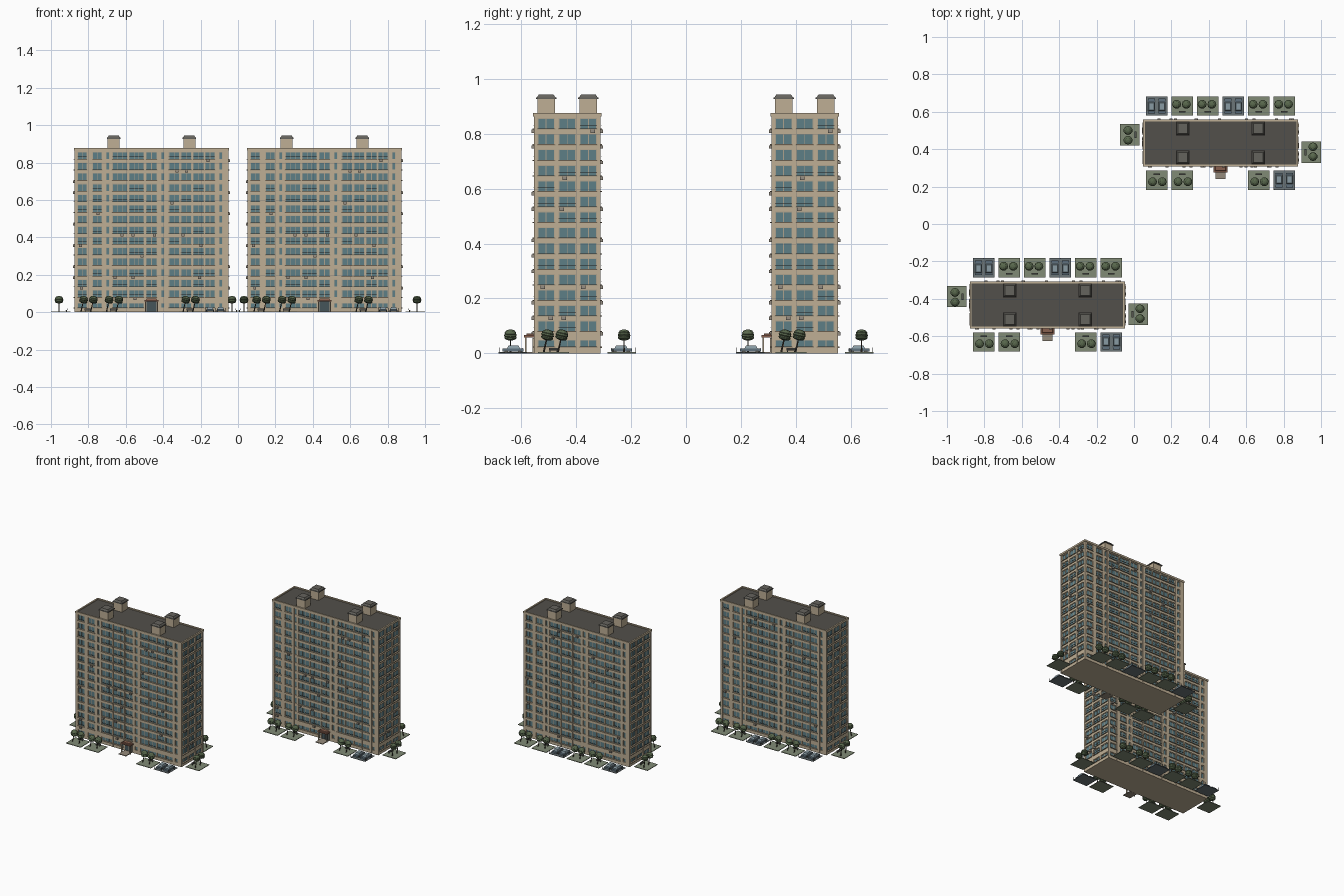
import bpy, bmesh, math, random
from mathutils import Matrix, Vector

if "Cube" in bpy.data.objects:
    bpy.data.objects.remove(bpy.data.objects["Cube"])

random.seed(4)
HX, HY, CORE = 0.412, 0.122, 0.008      # half width, half depth, window recess
FLOORS, STEP, Z0, WIN = 15, 0.0568, 0.043, 0.038

COLORS = {
    "walls": (0.52, 0.43, 0.30), "sills": (0.36, 0.29, 0.20), "window_glass": (0.11, 0.21, 0.24),
    "window_frames": (0.42, 0.36, 0.27), "balcony_rails": (0.12, 0.12, 0.11), "roof_deck": (0.085, 0.08, 0.07),
    "air_units": (0.30, 0.27, 0.23), "penthouse_caps": (0.13, 0.125, 0.11), "entrance_canopy": (0.25, 0.12, 0.08),
    "entrance_door": (0.06, 0.09, 0.10), "entrance_path": (0.30, 0.26, 0.20), "planter_beds": (0.22, 0.26, 0.18),
    "benches": (0.09, 0.09, 0.08), "tree_trunks": (0.06, 0.05, 0.035), "tree_crowns": (0.10, 0.14, 0.075),
    "parking_lots": (0.15, 0.18, 0.19), "car_bodies": (0.12, 0.17, 0.21), "car_cabins": (0.25, 0.33, 0.37),
}
parts = {k: bmesh.new() for k in COLORS}


def box(part, x0, x1, y0, y1, z0, z1, frame=Matrix(), taper=1.0):
    m = frame @ Matrix.Translation(((x0 + x1) / 2, (y0 + y1) / 2, (z0 + z1) / 2)) \
        @ Matrix.Diagonal((x1 - x0, y1 - y0, z1 - z0, 1))
    vs = bmesh.ops.create_cube(parts[part], size=1)["verts"]
    for v in vs:
        if v.co.z > 0:
            v.co.x *= taper
            v.co.y *= taper
        v.co = m @ v.co


def lathe(part, profile, sides, frame):
    bm = parts[part]
    rings = [[bm.verts.new(frame @ Vector((r * math.cos(2 * math.pi * i / sides),
                                           r * math.sin(2 * math.pi * i / sides), z)))
              for i in range(sides)] for r, z in profile]
    for a, b in zip(rings, rings[1:]):
        for i in range(sides):
            j = (i + 1) % sides
            bm.faces.new((a[i], a[j], b[j], b[i]))
    bm.faces.new(rings[0][::-1])
    bm.faces.new(rings[-1])


# one facade, drawn in a frame where -y points outward
def facade(angle, half, dist, bays, entrance=None):
    f = Matrix.Rotation(angle, 4, "Z")
    out, inn = -dist, -dist + CORE
    edges = [-half] + [e for b in bays for e in b[:2]] + [half]
    for a, b in zip(edges[::2], edges[1::2]):                   # piers
        box("walls", a, b, out, inn + .001, 0, .868, f)
    z_low = 0
    for i in range(FLOORS + 1):                                 # spandrels
        z_high = Z0 + i * STEP - WIN / 2 if i < FLOORS else .868
        box("walls", -half + .001, half - .001, out + .001, inn + .001, z_low, z_high, f)
        z_low = z_high + WIN
    for u0, u1, panes in bays:
        for i in range(FLOORS):
            z = Z0 + i * STEP
            lo, hi = z - WIN / 2, z + WIN / 2
            if entrance and i == 0 and u0 < entrance < u1:
                continue
            if i == 0:                                          # smaller ground windows
                box("walls", u0, u1, out + .001, inn + .001, z + .006, hi, f)
                hi = z + .006
            box("window_glass", u0, u1, inn - .001, inn + .001, lo, hi, f)
            w = .0016
            for k in range(panes + 1):                          # mullions
                u = u0 + w + (u1 - u0 - 2 * w) * k / panes
                box("window_frames", u - w, u + w, inn - .003, inn, lo, hi, f)
            box("window_frames", u0, u1, inn - .003, inn, hi - .003, hi, f)
            if panes > 1:
                box("sills", u0 - .003, u1 + .003, out - .004, out + .003, lo - .004, lo, f)
                rail = lo + .011
                if i and random.random() < .5:
                    box("balcony_rails", u0, u1, out - .003, out - .0015, rail, rail + .0015, f)
                if i and random.random() < .14:                 # wall-hung air units
                    u = random.uniform(u0 + .01, u1 - .01)
                    box("air_units", u - .008, u + .008, out - .009, out + .001, lo - .016, lo - .004, f)


front = [(-.395, -.345, 2), (-.315, -.265, 2), (-.243, -.225, 1), (-.210, -.128, 3), (-.120, -.040, 3),
         (-.030, .030, 2), (.050, .070, 1), (.092, .150, 2), (.156, .214, 2), (.222, .280, 2),
         (.286, .340, 2), (.360, .380, 1)]
side = [(c - .031, c + .031, 2) for c in (-.077, 0, .077)]
facade(0, HX, HY, front, .001)
facade(math.pi, HX, HY, front)
facade(math.pi / 2, HY, HX, side)
facade(-math.pi / 2, HY, HX, side)

# building core, roof and parapet
box("walls", -HX + CORE, HX - CORE, -HY + CORE, HY - CORE, 0, .862)
box("roof_deck", -HX + .006, HX - .006, -HY + .006, HY - .006, .862, .870)
for s in (-1, 1):
    y, x = s * HY, s * HX
    box("walls", -HX - .003, HX + .003, min(y - s * .007, y + s * .003), max(y - s * .007, y + s * .003), .864, .877)
    box("walls", min(x - s * .007, x + s * .003), max(x - s * .007, x + s * .003), -HY, HY, .864, .8765)
    # roof stair houses
    for t in (-1, 1):
        px, py = s * .202, t * .077
        box("walls", px - .032, px + .032, py - .032, py + .032, .865, .928)
        box("penthouse_caps", px - .037, px + .037, py - .037, py + .037, .927, .933)
        box("penthouse_caps", px - .034, px + .034, py - .034, py + .034, .933, .944, taper=.78)

# front entrance
box("entrance_door", -.029, .029, -HY - .002, -HY + .01, .004, .056)
for u in (-.029, -.001, .027):
    box("window_frames", u, u + .002, -HY - .004, -HY, .004, .056)
box("entrance_canopy", -.037, .037, -.158, -HY, .058, .066)
box("entrance_canopy", -.030, .030, -.150, -HY, .066, .072, taper=.85)
for s in (-1, 1):
    box("walls", s * .032 - .003, s * .032 + .003, -.154, -.148, 0, .058)
box("entrance_path", -.028, .028, -.192, -HY, 0, .005)


CROWN = [(.008, .046), (.019, .050), (.023, .056), (.020, .060), (.024, .064),
         (.021, .070), (.022, .073), (.016, .081), (.006, .085)]


def tree(f, u, v, lean):
    m = f @ Matrix.Translation((u, v, .003)) @ Matrix.Rotation(lean, 4, "Y")
    lathe("tree_trunks", [(.0035, 0), (.0022, .05)], 6, m)
    lathe("tree_crowns", CROWN, 10, m)


# planted plot with two trees and a bench; u along the facade, v outward
def garden(angle, u, v):
    f = Matrix.Rotation(angle, 4, "Z") @ Matrix.Translation((u, -v, 0))
    box("planter_beds", -.057, .057, -.052, .052, 0, .004, f)
    tree(f, -.036, -.009, .22)
    tree(f, .016, -.009, .22)
    box("benches", -.017, .017, .027, .035, .010, .013, f)
    for s in (-1, 1):
        box("benches", s * .013 - .002, s * .013 + .002, .028, .034, .004, .010, f)
    box("benches", -.017, .017, .034, .036, .013, .020, f)


# parking plot with two cars
def parking(angle, u, v):
    f = Matrix.Rotation(angle, 4, "Z") @ Matrix.Translation((u, -v, 0))
    box("parking_lots", -.057, .057, -.052, .052, 0, .003, f)
    for c in (-.028, .028):
        box("car_bodies", c - .019, c + .019, -.039, .039, .006, .017, f)
        box("car_cabins", c - .017, c + .017, -.022, .026, .017, .028, f, .78)
        for a in (-.018, .018):
            for b in (-.024, .024):
                box("benches", c + a - .003, c + a + .003, b - .006, b + .006, .002, .011, f)
    for u in (-.055, 0, .055):
        box("benches", u - .001, u + .001, -.051, -.049, .003, .022, f)


for angle, row in ((0, "gg--gp"), (math.pi, "ggpggp")):
    for i, kind in enumerate(row):
        if kind != "-":
            (garden if kind == "g" else parking)(angle, -.341 + .1365 * i, .198)
garden(math.pi / 2, -.050, .4855)
garden(-math.pi / 2, -.045, .4855)

# make the parts and place both towers
for name, bm in parts.items():
    bmesh.ops.recalc_face_normals(bm, faces=bm.faces)
    mesh = bpy.data.meshes.new(name)
    bm.to_mesh(mesh)
    bm.free()
    mat = bpy.data.materials.new(name)
    mat.diffuse_color = (*COLORS[name], 1)
    mat.use_nodes = True
    mat.node_tree.nodes["Principled BSDF"].inputs["Base Color"].default_value = mat.diffuse_color
    mesh.materials.append(mat)
    for tower, s in (("left", -1), ("right", 1)):
        ob = bpy.data.objects.new(f"{tower}_tower_{name}", mesh)
        ob.location = (s * .4625, s * .433, 0)
        bpy.context.collection.objects.link(ob)
